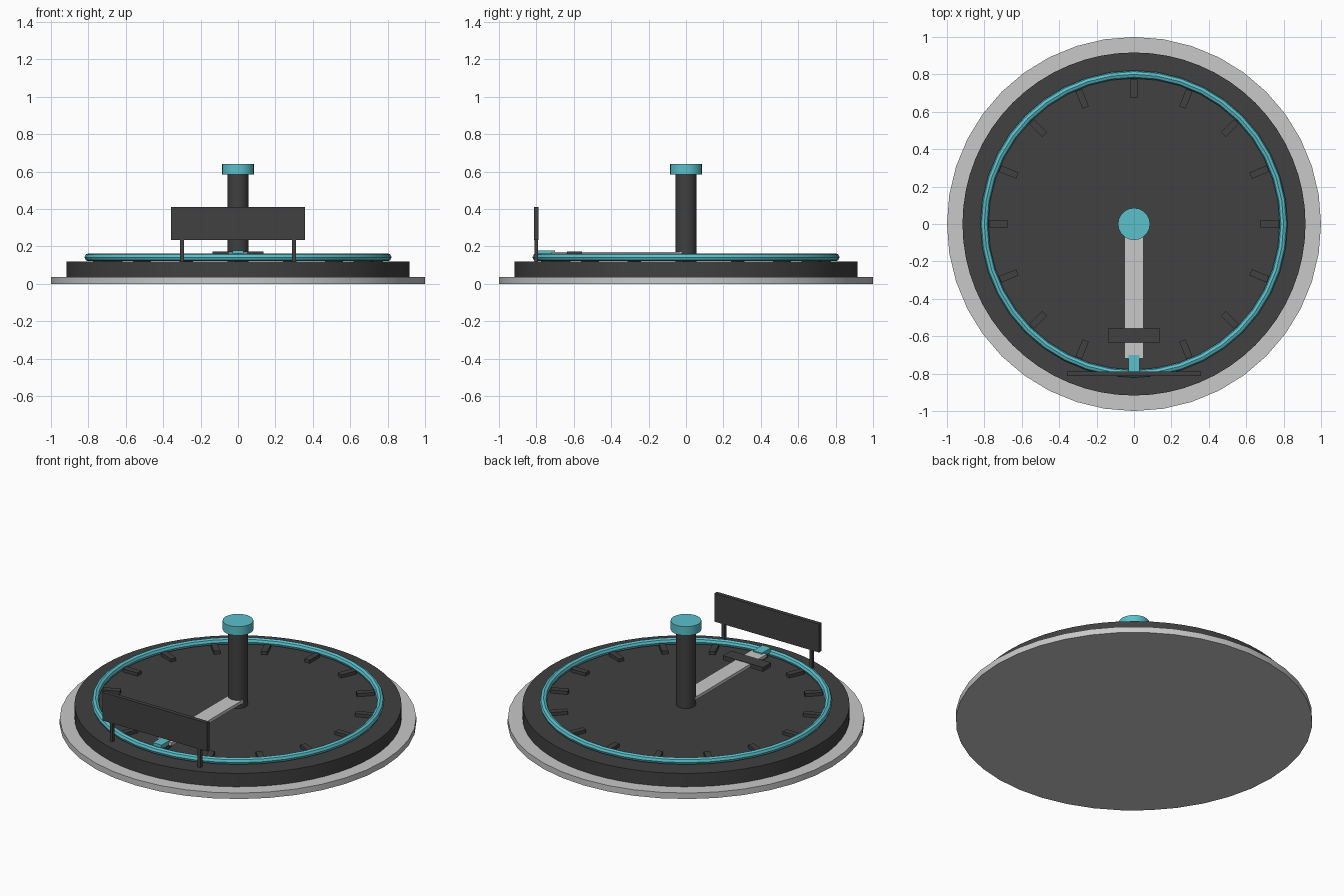
import bpy, math

if "Cube" in bpy.data.objects:
    bpy.data.objects.remove(bpy.data.objects["Cube"])


def material(name, rgb):
    m = bpy.data.materials.new(name)
    m.diffuse_color = (*rgb, 1)
    m.use_nodes = True
    m.node_tree.nodes["Principled BSDF"].inputs["Base Color"].default_value = m.diffuse_color
    return m


GREY = material("light_grey", (0.58, 0.58, 0.58))
DARK = material("charcoal", (0.052, 0.052, 0.052))
CYAN = material("cyan", (0.105, 0.53, 0.60))


def finish(name, mat):
    ob = bpy.context.object
    ob.name = name
    ob.data.materials.append(mat)
    return ob


def disc(name, r, z0, z1, sides, mat):
    bpy.ops.mesh.primitive_cylinder_add(vertices=sides, radius=r, depth=z1 - z0,
                                        location=(0, 0, (z0 + z1) / 2))
    ob = finish(name, mat)
    bpy.ops.object.shade_smooth_by_angle(angle=math.radians(30))
    return ob


def box(name, x, y, z, mat, turn=0):
    # x, y, z are (low, high) ranges
    bpy.ops.mesh.primitive_cube_add(size=1, location=[sum(r) / 2 for r in (x, y, z)])
    ob = finish(name, mat)
    ob.scale = [r[1] - r[0] for r in (x, y, z)]
    ob.rotation_euler.z = turn
    return ob


# Stepped round platform
disc("base_plate", 1.0, 0, 0.037, 40, GREY)
disc("deck", 0.917, 0.004, 0.12, 64, DARK)

# Glowing ring on the deck
bpy.ops.mesh.primitive_torus_add(major_segments=40, minor_segments=8, major_radius=0.80,
                                 minor_radius=0.021, location=(0, 0, 0.142))
finish("ring", CYAN)
bpy.ops.object.shade_smooth_by_angle(angle=math.radians(30))

# Radial dial marks
for i in range(16):
    a = math.tau * i / 16
    ob = box("dial_mark", (-0.05, 0.05), (-0.018, 0.018), (0.115, 0.14), DARK, a)
    ob.location.x, ob.location.y = 0.725 * math.cos(a), 0.725 * math.sin(a)

# Centre post with cap
disc("centre_post", 0.056, 0.115, 0.59, 20, DARK)
disc("post_cap", 0.086, 0.585, 0.64, 20, CYAN)

# Pointer arm, its cross plate and tip
box("pointer_arm", (-0.05, 0.05), (-0.72, 0), (0.15, 0.17), GREY)
box("cross_plate", (-0.137, 0.137), (-0.637, -0.557), (0.145, 0.172), DARK)
box("pointer_tip", (-0.03, 0.03), (-0.79, -0.70), (0.15, 0.177), CYAN)

# Sign board on two legs
box("sign_board", (-0.358, 0.358), (-0.814, -0.789), (0.235, 0.41), DARK)
for s in (-1, 1):
    box("sign_leg", (s * 0.3 - 0.01, s * 0.3 + 0.01), (-0.811, -0.791), (0.115, 0.24), DARK)
